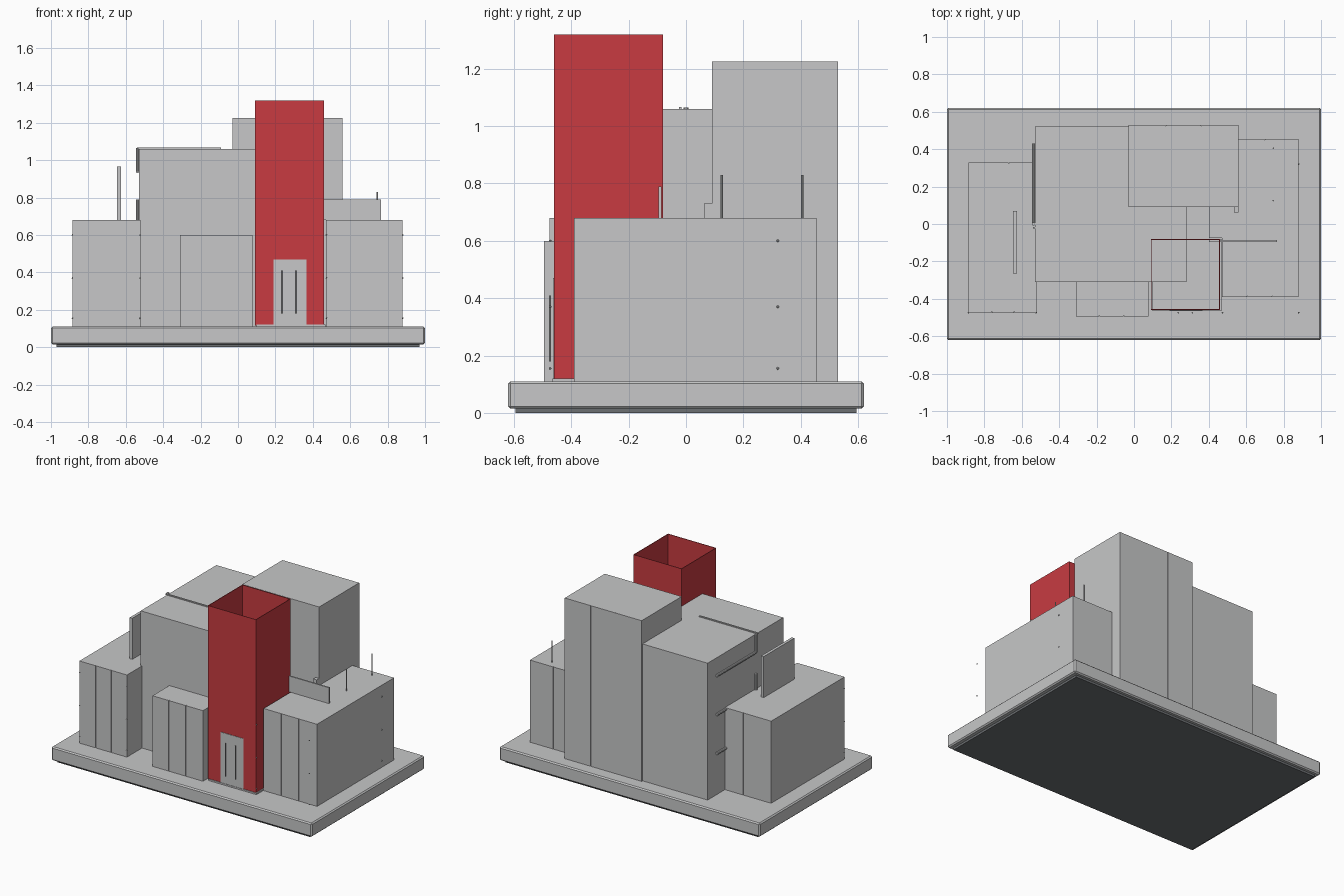
import bpy
import bmesh
from mathutils import Matrix, Vector

if "Cube" in bpy.data.objects:
    bpy.data.objects.remove(bpy.data.objects["Cube"], do_unlink=True)


def material(name, color):
    m = bpy.data.materials.new(name)
    m.use_nodes = True
    m.diffuse_color = (*color, 1)
    m.node_tree.nodes["Principled BSDF"].inputs["Base Color"].default_value = (*color, 1)
    return m


GREY = material("light_grey", (0.57, 0.575, 0.58))
RED = material("red", (0.58, 0.044, 0.053))
DARK = material("dark_grey", (0.15, 0.16, 0.17))


def add_box(bm, x, y, z):
    lo, hi = Vector((x[0], y[0], z[0])), Vector((x[1], y[1], z[1]))
    mat = Matrix.Translation((lo + hi) / 2) @ Matrix.Diagonal((*(hi - lo), 1))
    return bmesh.ops.create_cube(bm, size=1, matrix=mat)


def finish(bm, name, mat):
    mesh = bpy.data.meshes.new(name)
    bm.to_mesh(mesh)
    bm.free()
    obj = bpy.data.objects.new(name, mesh)
    mesh.materials.append(mat)
    bpy.context.collection.objects.link(obj)
    return obj


def box(name, x, y, z, mat=GREY):
    bm = bmesh.new()
    add_box(bm, x, y, z)
    return finish(bm, name, mat)


def building(name, x, y, z, front=(), back=()):
    """Block clad front and back in panels with fine vertical seams."""
    skin, gap = 0.006, 0.001
    bm = bmesh.new()
    y0 = y[0] + (skin if front else 0)
    y1 = y[1] - (skin if back else 0)
    add_box(bm, x, (y0, y1), z)
    for seams, span in ((front, (y[0], y0)), (back, (y1, y[1]))):
        if seams:
            stops = [x[0] - gap, *seams, x[1] + gap]
            for a, b in zip(stops, stops[1:]):
                add_box(bm, (a + gap, b - gap), span, z)
    return finish(bm, name, GREY)


def rod(name, start, end, radius):
    start, end = Vector(start), Vector(end)
    axis = end - start
    rot = axis.to_track_quat("Z", "Y").to_matrix().to_4x4()
    bm = bmesh.new()
    bmesh.ops.create_cone(bm, cap_ends=True, segments=10, radius1=radius, radius2=radius,
                          depth=axis.length, matrix=Matrix.Translation((start + end) / 2) @ rot)
    return finish(bm, name, GREY)


GROUND = 0.11

# Base slab with a small chamfer and a recessed plinth under it
base = box("base_slab", (-1, 1), (-0.62, 0.62), (0.015, GROUND))
bevel = base.modifiers.new("chamfer", "BEVEL")
bevel.width = 0.008
bevel.segments = 1
box("base_plinth", (-0.97, 0.97), (-0.595, 0.595), (0, 0.016), DARK)

# Main building masses
building("main_block", (-0.53, 0.28), (-0.31, 0.52), (GROUND, 1.06))
building("rear_tower", (-0.03, 0.56), (0.09, 0.53), (GROUND, 1.225), back=(0.17, 0.36))
building("right_side_wing", (-0.885, -0.52), (-0.475, 0.33), (GROUND, 0.68),
         front=(-0.76, -0.64), back=(-0.67,))
building("left_side_wing", (0.47, 0.88), (-0.39, 0.455), (GROUND, 0.68),
         front=(0.605, 0.74), back=(0.7,))
box("left_wing_link", (0.40, 0.48), (-0.075, 0.44), (GROUND, 0.679))
building("front_annex", (-0.31, 0.078), (-0.495, -0.30), (GROUND, 0.60),
         front=(-0.185, -0.055))

# Hollow open-topped entrance tower
bm = bmesh.new()
add_box(bm, (0.09, 0.46), (-0.46, -0.08), (0.115, 1.32))
bmesh.ops.delete(bm, geom=[f for f in bm.faces if abs(f.normal.z) > 0.5], context="FACES")
tower = finish(bm, "entrance_tower", RED)
wall = tower.modifiers.new("wall", "SOLIDIFY")
wall.thickness = 0.006
wall.offset = -1
box("tower_floor", (0.098, 0.468), (-0.466, -0.08), (GROUND, 0.12))

# Double door and pull handles
for side, x0, x1, hx in (("right", 0.19, 0.277, 0.237), ("left", 0.279, 0.365, 0.312)):
    box(f"{side}_door", (x0, x1), (-0.463, -0.457), (0.12, 0.47))
    rod(f"{side}_door_handle", (hx, -0.474, 0.18), (hx, -0.474, 0.41), 0.004)

# Roof details
box("sign_panel", (-0.646, -0.626), (-0.265, 0.07), (0.68, 0.965))
box("left_wing_parapet", (0.40, 0.765), (-0.095, -0.085), (0.68, 0.79))
box("roof_vent", (0.535, 0.56), (0.062, 0.092), (0.68, 0.73))
box("roof_pipe", (-0.54, -0.09), (-0.025, -0.015), (1.06, 1.067))
for name, y in (("front_antenna", 0.125), ("back_antenna", 0.405)):
    rod(name, (0.745, y, 0.68), (0.745, y, 0.83), 0.004)

# Pipes along the side wall of the main block
for i, z in enumerate((0.40, 0.67, 0.94)):
    rod(f"wall_pipe_{i}", (-0.537, 0, z), (-0.537, 0.43, z), 0.009)
for i, (z0, z1) in enumerate(((0.67, 0.79), (0.94, 1.065))):
    rod(f"wall_riser_{i}", (-0.537, 0, z0), (-0.537, 0, z1), 0.009)

# Small wall studs
bm = bmesh.new()
for x, y in ((-0.885, -0.474), (-0.523, -0.474), (0.473, -0.474), (0.88, -0.474), (0.88, 0.32)):
    for z in (0.155, 0.37, 0.60):
        bmesh.ops.create_icosphere(bm, subdivisions=1, radius=0.005,
                                   matrix=Matrix.Translation((x, y, z)))
finish(bm, "wall_studs", GREY)
